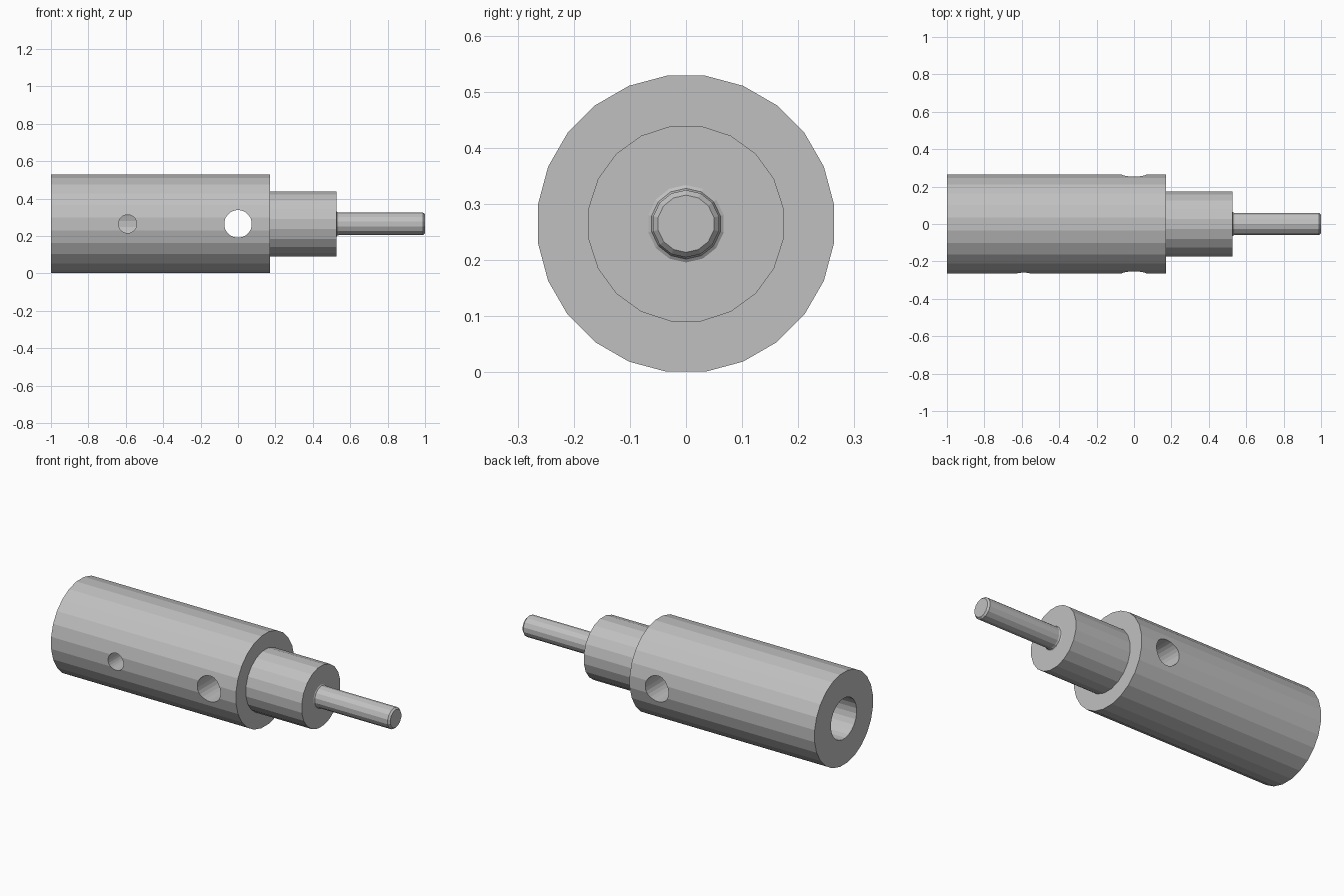
import bpy, bmesh, math

cube = bpy.data.objects.get("Cube")
if cube:
    bpy.data.objects.remove(cube, do_unlink=True)

AXIS_Z = 0.265

steel = bpy.data.materials.new("light_grey_steel")
steel.use_nodes = True
GREY = (0.53, 0.53, 0.53, 1)
steel.diffuse_color = GREY
steel.node_tree.nodes["Principled BSDF"].inputs["Base Color"].default_value = GREY


def turned(name, profile, sides, axis="X"):
    """Closed solid turned about an axis from (position, radius) pairs."""
    bm = bmesh.new()
    rings = []
    for pos, r in profile:
        ring = []
        for i in range(sides):
            a = math.tau * (i + 0.5) / sides
            c, s = r * math.cos(a), r * math.sin(a)
            ring.append(bm.verts.new((pos, c, s) if axis == "X" else (c, pos, s)))
        rings.append(ring)
    for a, b in zip(rings, rings[1:]):
        for i in range(sides):
            j = (i + 1) % sides
            bm.faces.new((a[i], a[j], b[j], b[i]))
    bm.faces.new(rings[0])
    bm.faces.new(rings[-1])
    bmesh.ops.recalc_face_normals(bm, faces=bm.faces)
    mesh = bpy.data.meshes.new(name)
    bm.to_mesh(mesh)
    bm.free()
    mesh.materials.append(steel)
    obj = bpy.data.objects.new(name, mesh)
    obj.location.z = AXIS_Z
    bpy.context.collection.objects.link(obj)
    return obj


def drill(target, name, x, radius, y0, y1):
    """Cut a round cross hole along y, then drop the cutter."""
    cutter = turned(name, [(y0, radius), (y1, radius)], 24, "Y")
    cutter.location.x = x
    cutter.hide_render = True
    bpy.context.view_layer.update()
    mod = target.modifiers.new(name, "BOOLEAN")
    mod.operation = "DIFFERENCE"
    mod.solver = "EXACT"
    mod.object = cutter
    bpy.context.view_layer.objects.active = target
    bpy.ops.object.modifier_apply(modifier=name)
    bpy.data.objects.remove(cutter, do_unlink=True)


# Main barrel with a blind bore in its end
barrel = turned("barrel", [(-0.3, 0.117), (-1, 0.117), (-1, 0.266),
                           (0.172, 0.266)], 24)

# Cross hole right through, and a set screw hole into the bore
drill(barrel, "cross_hole", 0, 0.074, -0.4, 0.4)
drill(barrel, "set_screw_hole", -0.59, 0.049, -0.4, -0.02)

# Stepped collar
turned("collar", [(0.172, 0.176), (0.526, 0.176)], 20)

# Thin shaft with a small root fillet and a chamfered tip
turned("shaft", [(0.526, 0.069), (0.53, 0.063), (0.538, 0.06),
                 (0.99, 0.06), (1, 0.051)], 14)
